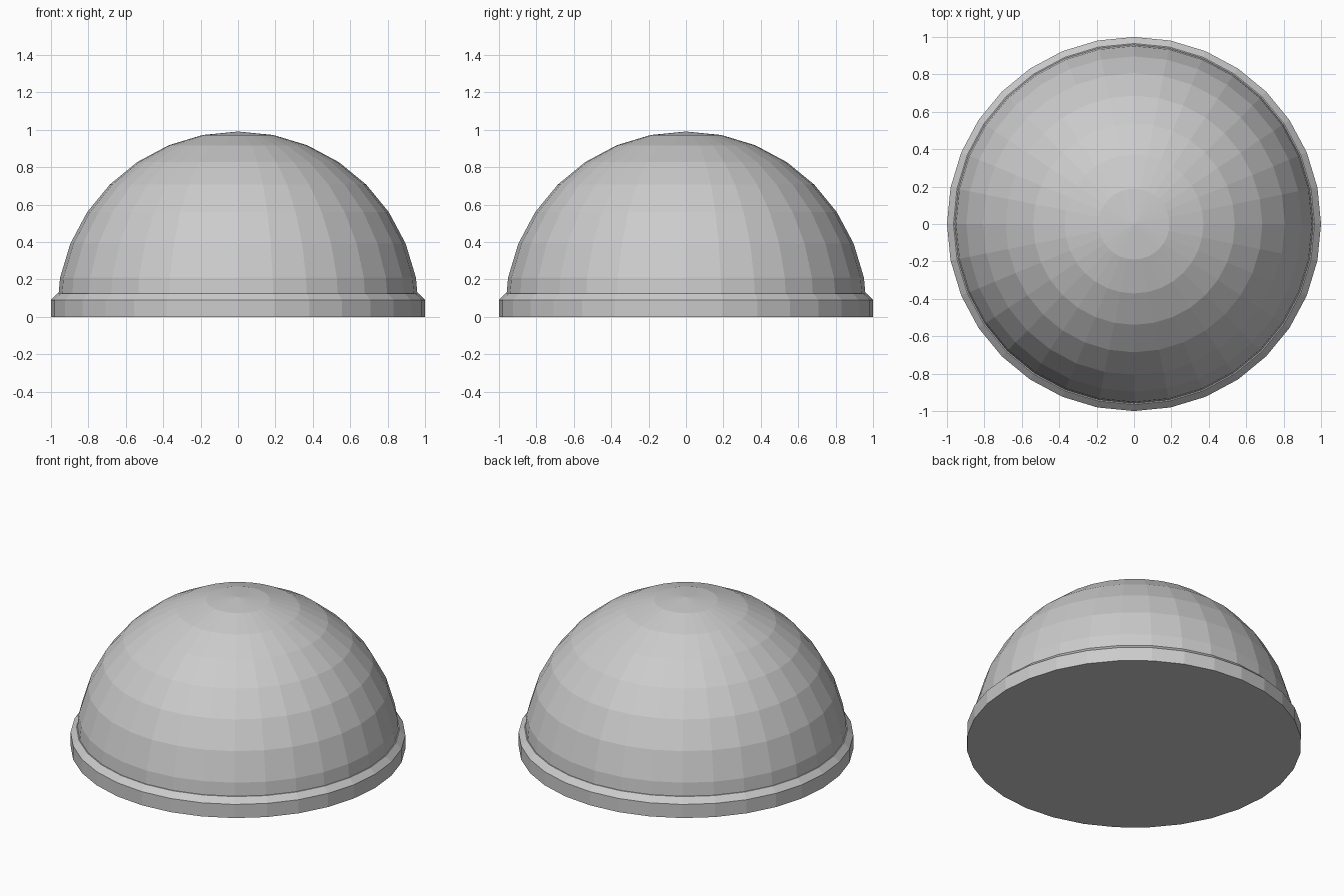
import bpy, bmesh, math

if "Cube" in bpy.data.objects:
    bpy.data.objects.remove(bpy.data.objects["Cube"])

SIDES = 32
RADIUS, CENTRE_Z = 0.97, 0.021


def lathe(name, profile):
    """Spin an (r, z) profile around z; r = 0 makes a pole."""
    bm = bmesh.new()
    rings = []
    for r, z in profile:
        n = 1 if r == 0 else SIDES
        rings.append([bm.verts.new((r * math.cos(2 * math.pi * i / SIDES),
                                    r * math.sin(2 * math.pi * i / SIDES), z))
                      for i in range(n)])
    for a, b in zip(rings, rings[1:]):
        for i in range(SIDES):
            j = (i + 1) % SIDES
            if len(a) == 1:
                bm.faces.new((a[0], b[j], b[i]))
            elif len(b) == 1:
                bm.faces.new((a[i], a[j], b[0]))
            else:
                bm.faces.new((a[i], a[j], b[j], b[i]))
    mesh = bpy.data.meshes.new(name)
    bm.to_mesh(mesh)
    bm.free()
    obj = bpy.data.objects.new(name, mesh)
    bpy.context.collection.objects.link(obj)
    return obj


# Base rim: flat underside, straight wall, chamfer and thin ledge
lathe("base_rim", [(0, 0), (1, 0), (1, 0.09), (0.965, 0.125), (0.959, 0.125)])

# Dome: upper half of a 16-ring sphere, starting at the ledge
dome = [(0.959, 0.125)]
for k in range(7, 0, -1):
    t = k * math.pi / 16
    dome.append((RADIUS * math.sin(t), CENTRE_Z + RADIUS * math.cos(t)))
dome.append((0, CENTRE_Z + RADIUS))
lathe("dome", dome)
